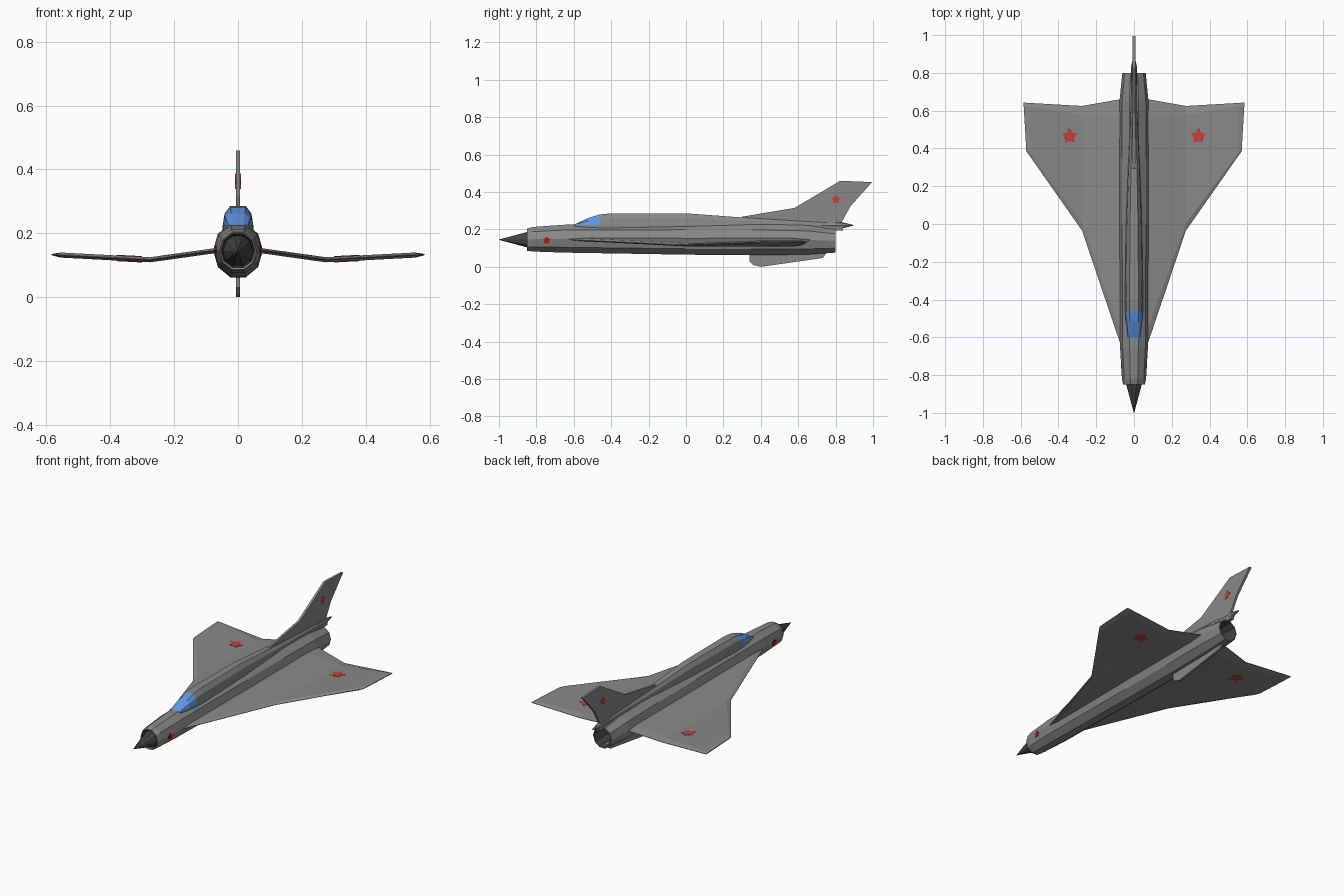
import bpy, bmesh, math
from mathutils import Vector

if "Cube" in bpy.data.objects:
    bpy.data.objects.remove(bpy.data.objects["Cube"])


def material(name, rgb):
    m = bpy.data.materials.new(name)
    m.diffuse_color = (*rgb, 1)
    m.use_nodes = True
    m.node_tree.nodes["Principled BSDF"].inputs["Base Color"].default_value = m.diffuse_color
    return m


GREY = material("airframe grey", (0.25, 0.25, 0.25))
DARK = material("dark grey", (0.06, 0.06, 0.06))
BLUE = material("canopy blue", (0.12, 0.32, 0.78))
ROSE = material("faded red", (0.56, 0.05, 0.05))
RED = material("bright red", (0.75, 0.0, 0.0))


def finish(bm, name, mats, rule=None):
    bmesh.ops.recalc_face_normals(bm, faces=bm.faces)
    if rule:
        for f in bm.faces:
            f.material_index = rule(f)
    me = bpy.data.meshes.new(name)
    bm.to_mesh(me)
    bm.free()
    ob = bpy.data.objects.new(name, me)
    bpy.context.collection.objects.link(ob)
    for m in mats:
        me.materials.append(m)
    return ob


def loft(name, rings, mats, face_mat=None):
    """Skin a list of equal-length rings; face_mat(segment, side) picks the colour."""
    bm = bmesh.new()
    vs = [[bm.verts.new(p) for p in r] for r in rings]
    n = len(vs[0])
    for i in range(len(vs) - 1):
        for k in range(n):
            f = bm.faces.new((vs[i][k], vs[i][(k + 1) % n], vs[i + 1][(k + 1) % n], vs[i + 1][k]))
            if face_mat:
                f.material_index = face_mat(i, k)
    for r, i in ((vs[0], 0), (vs[-1], len(vs) - 2)):
        f = bm.faces.new(r)
        if face_mat:
            f.material_index = face_mat(i, 0)
    return finish(bm, name, mats)


def oval(y, a, zlo, zhi, n=10):
    c, b = (zlo + zhi) / 2, (zhi - zlo) / 2 / math.cos(math.pi / n)
    ang = [2 * math.pi * k / n for k in range(n)]
    return [(a * math.cos(t), y, c + b * math.sin(t)) for t in ang]


def slab(name, outline, axis, half, mat):
    """Thick flat plate: outline points pushed both ways along an axis."""
    d = Vector(axis).normalized() * half
    return loft(name, [[Vector(p) - d for p in outline], [Vector(p) + d for p in outline]], [mat])


def star(name, centre, u, v, r, mat):
    c, u, v = Vector(centre), Vector(u).normalized(), Vector(v).normalized()
    pts = []
    for k in range(10):
        t, q = math.pi / 2 + k * math.pi / 5, r * (0.6 if k % 2 else 1)
        pts.append(c + u * q * math.cos(t) + v * q * math.sin(t))
    return slab(name, pts, u.cross(v), 0.0015, mat)


# Fuselage tube with hollow intake and exhaust
body = [(-0.76, 0.045, 0.10, 0.19), (-0.845, 0.053, 0.092, 0.198), (-0.85, 0.058, 0.086, 0.204),
        (-0.82, 0.064, 0.082, 0.213), (-0.65, 0.074, 0.076, 0.225), (0.0, 0.078, 0.065, 0.23),
        (0.35, 0.078, 0.062, 0.23), (0.65, 0.077, 0.066, 0.222), (0.80, 0.062, 0.076, 0.20),
        (0.80, 0.056, 0.082, 0.194), (0.66, 0.05, 0.09, 0.19)]
loft("fuselage", [oval(*s) for s in body], [GREY, DARK],
     lambda i, k: 1 if i == 0 or i == len(body) - 2 else 0)

# Nose cone
loft("nose_cone", [oval(y, r, 0.145 - r, 0.145 + r)
                   for y, r in ((-1.0, 0.001), (-0.85, 0.041), (-0.81, 0.048), (-0.77, 0.046))], [DARK])


# Spine with canopy glass at its front
def hump(y, w, top):
    low = 0.224
    mid = low + (top - low) * 0.6
    half = [(w, 0.195), (w, low), (w * 0.88, mid), (w * 0.5, top)]
    return [(x, y, z) for x, z in half] + [(-x, y, z) for x, z in reversed(half)]


spine = [(-0.60, 0.034, 0.2255), (-0.52, 0.043, 0.262), (-0.46, 0.047, 0.28), (-0.40, 0.048, 0.286),
         (0.0, 0.042, 0.286), (0.30, 0.031, 0.264), (0.60, 0.017, 0.245), (0.84, 0.01, 0.232)]
loft("canopy_and_spine", [hump(*s) for s in spine], [GREY, BLUE],
     lambda i, k: 1 if i < 2 and 1 <= k <= 5 else 0)

# Tail pod at the foot of the fin
loft("tail_pod", [oval(y, r, 0.222 - r, 0.222 + r, 8)
                  for y, r in ((0.62, 0.006), (0.70, 0.014), (0.83, 0.016), (0.895, 0.002))], [GREY])

# Fins
fin = [(0.28, 0.255), (0.30, 0.268), (0.58, 0.315), (0.825, 0.46), (0.995, 0.453),
       (0.88, 0.325), (0.83, 0.235), (0.78, 0.20)]
slab("tail_fin", [(0, y, z) for y, z in fin], (1, 0, 0), 0.007, GREY)
keel = [(0.34, 0.085), (0.34, 0.03), (0.36, 0.01), (0.40, 0.0), (0.73, 0.047), (0.76, 0.085)]
slab("belly_fin", [(0, y, z) for y, z in keel], (1, 0, 0), 0.007, GREY)


# Cranked delta wings with thin edges
def wing_z(x):
    return 0.117 + (0.275 - x) * 0.14 if x < 0.275 else 0.117 + (x - 0.275) * 0.0525


def wing_ring(side, lead, trail, half):
    ring = []
    for t, h in ((0, 0.12), (0.06, 1), (0.93, 1), (1, 0.12), (1, -0.12), (0.93, -1), (0.06, -1), (0, -0.12)):
        x = lead[0] + (trail[0] - lead[0]) * t
        y = lead[1] + (trail[1] - lead[1]) * t
        ring.append((side * x, y, wing_z(x) + h * half))
    return ring


stations = [((0.03, -0.76), (0.03, 0.668), 0.008), ((0.275, -0.035), (0.275, 0.625), 0.008),
            ((0.55, 0.357), (0.555, 0.641), 0.008), ((0.57, 0.385), (0.585, 0.643), 0.002)]
for side, tag in ((1, "left"), (-1, "right")):
    loft(tag + "_wing", [wing_ring(side, *s) for s in stations], [GREY])
    # Painted stars on wing, fin and nose
    for dz, where in ((0.0085, "top"), (-0.0085, "under")):
        star(f"{tag}_wing_star_{where}", (side * 0.34, 0.465, wing_z(0.34) + dz),
             (1, 0, side * 0.0525), (0, 1, 0), 0.042, ROSE)
    star(tag + "_fin_star", (side * 0.0075, 0.803, 0.36), (0, 1, 0), (0, 0, 1), 0.027, ROSE)
    star(tag + "_nose_star", (side * 0.0685, -0.745, 0.142), (0, 1, 0), (0, 0, 1), 0.021, RED)
